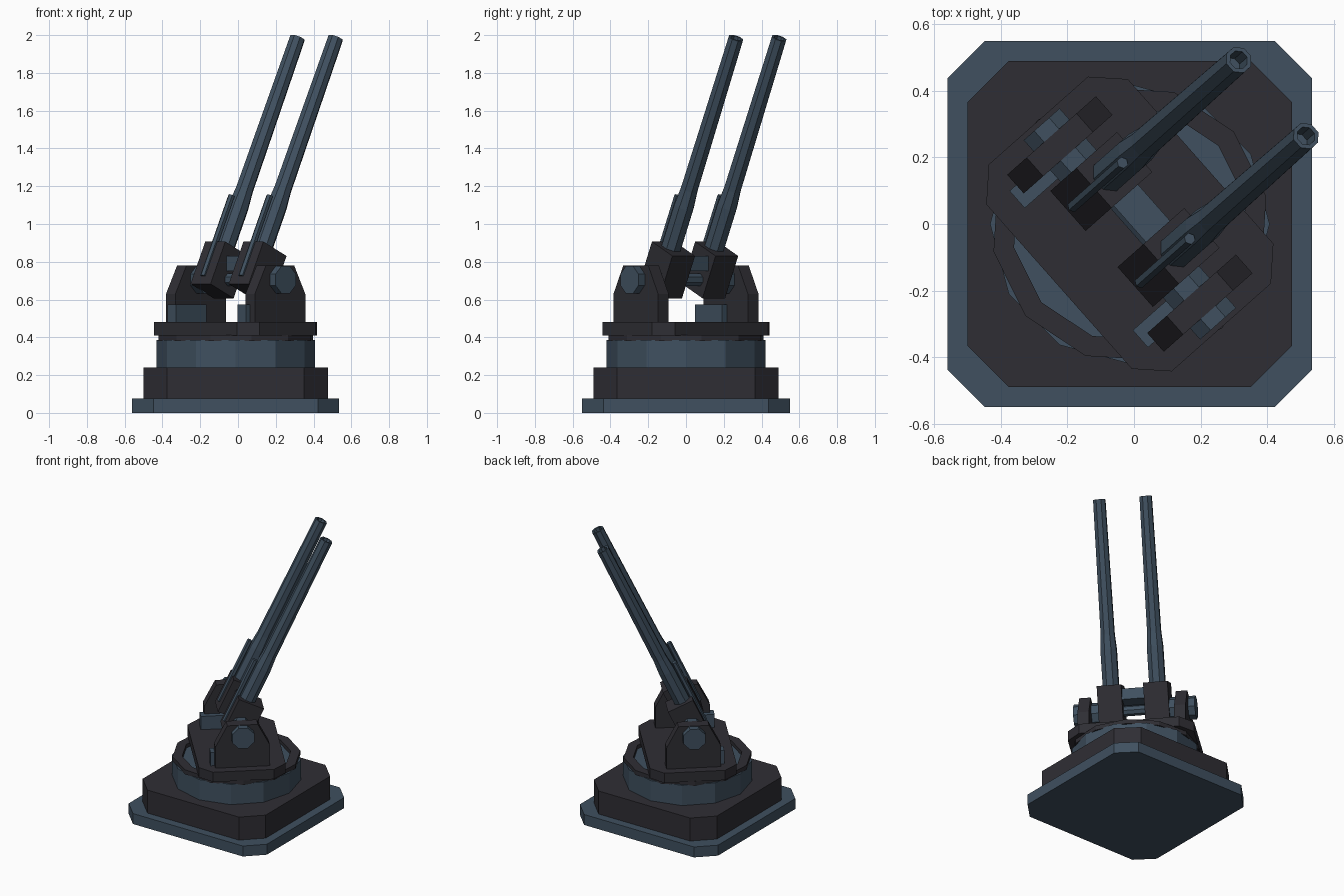
import bpy, bmesh
from math import radians, cos, sin, pi
from mathutils import Matrix, Vector

if "Cube" in bpy.data.objects:
    bpy.data.objects.remove(bpy.data.objects["Cube"])


def material(name, rgb):
    m = bpy.data.materials.new(name)
    m.use_nodes = True
    m.diffuse_color = (*rgb, 1)
    bsdf = m.node_tree.nodes["Principled BSDF"]
    bsdf.inputs["Base Color"].default_value = (*rgb, 1)
    bsdf.inputs["Roughness"].default_value = 0.8
    return m


DARK = material("charcoal", (0.028, 0.027, 0.034))
BLUE = material("steel blue", (0.05, 0.08, 0.115))


def finish(name, bm, mat, matrix):
    bmesh.ops.recalc_face_normals(bm, faces=bm.faces)
    mesh = bpy.data.meshes.new(name)
    bm.to_mesh(mesh)
    bm.free()
    mesh.materials.append(mat)
    obj = bpy.data.objects.new(name, mesh)
    obj.matrix_world = matrix
    bpy.context.collection.objects.link(obj)
    return obj


def prism(name, points, depth, mat, matrix):
    """Extrude a closed list of 3D points along the depth vector."""
    bm = bmesh.new()
    face = bm.faces.new([bm.verts.new(p) for p in points])
    new = bmesh.ops.extrude_face_region(bm, geom=[face])["geom"]
    verts = [g for g in new if isinstance(g, bmesh.types.BMVert)]
    bmesh.ops.translate(bm, verts=verts, vec=Vector(depth))
    return finish(name, bm, mat, matrix)


def slab(name, hx, hy, cut, z0, z1, mat, matrix):
    """Rectangular plate with cut corners."""
    pts = [(hx, hy - cut), (hx - cut, hy), (cut - hx, hy), (-hx, hy - cut),
           (-hx, cut - hy), (cut - hx, -hy), (hx - cut, -hy), (hx, cut - hy)]
    return prism(name, [(x, y, z0) for x, y in pts], (0, 0, z1 - z0), mat, matrix)


def box(name, low, high, mat, matrix):
    (x0, y0, z0), (x1, y1, z1) = low, high
    pts = [(x0, y0, z0), (x1, y0, z0), (x1, y1, z0), (x0, y1, z0)]
    return prism(name, pts, (0, 0, z1 - z0), mat, matrix)


def lathe(name, profile, sides, mat, matrix, turn=0.0, closed=False):
    """Revolve (radius, height) pairs around z; open ends are capped."""
    bm = bmesh.new()
    rings = []
    for r, z in profile:
        angles = [turn + 2 * pi * i / sides for i in range(sides)]
        rings.append([bm.verts.new((r * cos(a), r * sin(a), z)) for a in angles])
    pairs = list(zip(rings, rings[1:]))
    if closed:
        pairs.append((rings[-1], rings[0]))
    else:
        bm.faces.new(rings[0])
        bm.faces.new(rings[-1])
    for a, b in pairs:
        for i in range(sides):
            j = (i + 1) % sides
            bm.faces.new((a[i], a[j], b[j], b[i]))
    return finish(name, bm, mat, matrix)


BASE = Matrix.Translation((-0.0125, 0, 0))
TURRET = BASE @ Matrix.Rotation(radians(41.5), 4, "Z")

# Fixed base
slab("base_plate", 0.548, 0.55, 0.112, 0, 0.075, BLUE, BASE)
slab("base_block", 0.488, 0.49, 0.125, 0.075, 0.24, DARK, BASE)
lathe("base_drum", [(0.42, 0.24), (0.42, 0.385)], 12, BLUE, BASE)

# Rotating platform
lathe("bearing_ring", [(0.418, 0.38), (0.418, 0.412), (0.355, 0.412), (0.355, 0.38)],
      12, DARK, TURRET, closed=True)
slab("turntable", 0.284, 0.415, 0.085, 0.41, 0.48, DARK, TURRET)

# Cheeks, side boxes, trunnions and guns on both sides
CHEEK = [(-0.178, 0.48), (0.178, 0.48), (0.178, 0.63), (0.10, 0.78),
         (-0.10, 0.78), (-0.178, 0.63)]
for side, s in (("left", 1), ("right", -1)):
    prism(side + "_cheek", [(u, s * 0.28, z) for u, z in CHEEK], (0, s * 0.075, 0), DARK, TURRET)
    y0, y1 = sorted((s * 0.245, s * 0.314))
    box(side + "_side_box", (-0.205, y0, 0.48), (0.01, y1, 0.575), BLUE, TURRET)
    pin = TURRET @ Matrix.Translation((0, 0, 0.705)) @ Matrix.Rotation(-s * pi / 2, 4, "X")
    lathe(side + "_trunnion", [(0.078, 0.22), (0.078, 0.40)], 8, BLUE, pin, pi / 8)

    gun = TURRET @ Matrix.Translation((0, s * 0.1525, 0.758)) @ Matrix.Rotation(radians(25), 4, "Y")
    box(side + "_breech", (-0.071, -0.08, -0.116), (0.109, 0.08, 0.131), DARK, gun)
    lathe(side + "_barrel", [(0.056, 0.05), (0.056, 0.37), (0.048, 0.47), (0.042, 1.353),
                             (0.029, 1.353), (0.029, 1.28)], 8, BLUE, gun, pi / 8)
    rod = gun @ Matrix.Translation((-0.07, 0, 0))
    lathe(side + "_recoil_rod", [(0.018, -0.07), (0.018, 0.40)], 6, BLUE, rod)

# Links between the guns
box("cross_brace", (0, -0.08, 0.75), (0.097, 0.08, 0.83), BLUE, TURRET)
shaft = TURRET @ Matrix.Translation((0.02, 0, 0.705)) @ Matrix.Rotation(pi / 2, 4, "X")
lathe("cross_shaft", [(0.035, -0.1), (0.035, 0.1)], 8, BLUE, shaft, pi / 8)
